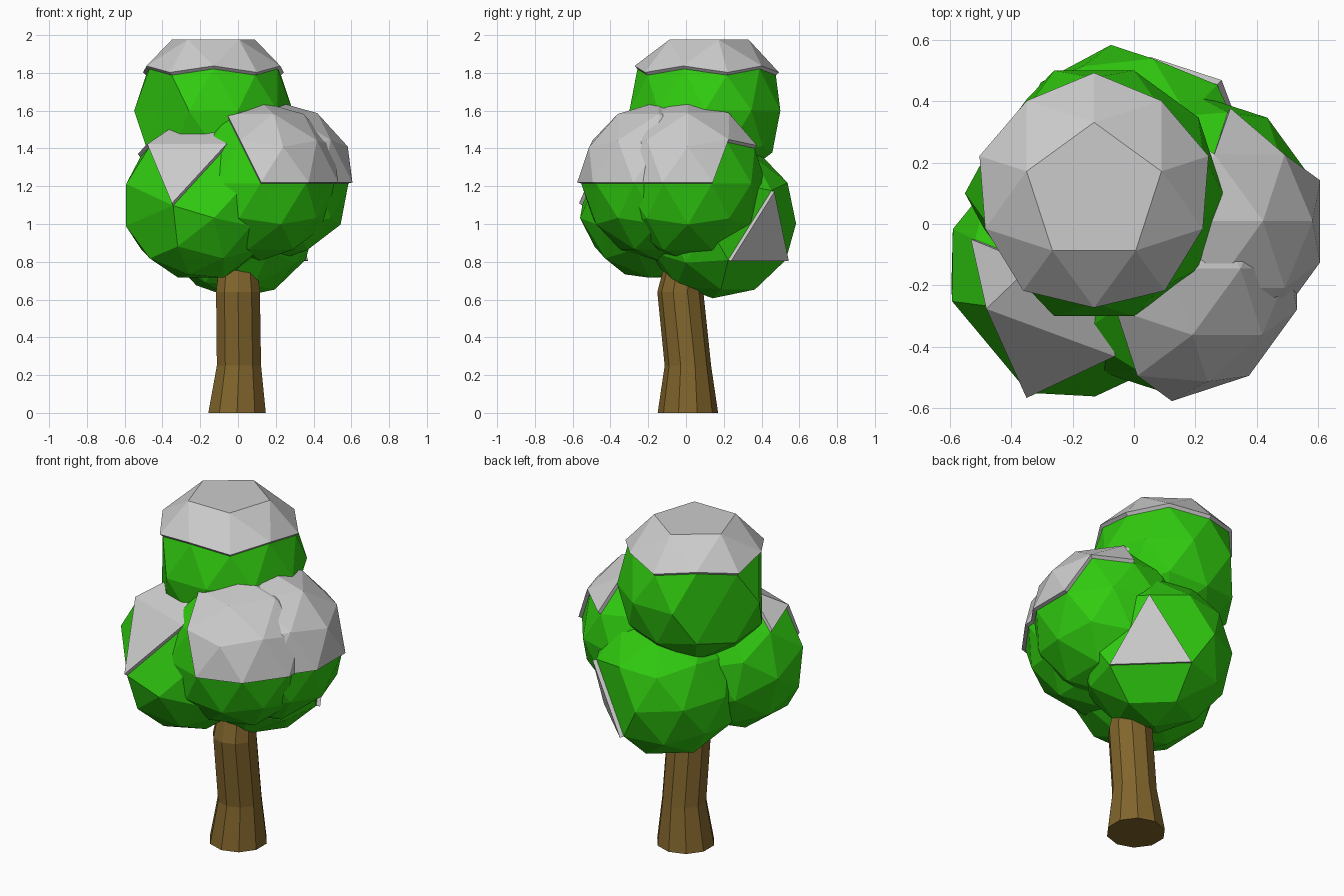
import bpy, bmesh, math
from mathutils import Vector, Matrix, Quaternion

if "Cube" in bpy.data.objects:
    bpy.data.objects.remove(bpy.data.objects["Cube"])


def material(name, color):
    m = bpy.data.materials.new(name)
    m.diffuse_color = (*color, 1)
    m.use_nodes = True
    m.node_tree.nodes["Principled BSDF"].inputs["Base Color"].default_value = m.diffuse_color
    return m


LEAF = material("leaf_green", (0.03, 0.6, 0.005))
BARK = material("bark_brown", (0.22, 0.13, 0.025))
FACE = Vector((-0.607, 0, 0.795))      # middle of one icosahedron face


def make_object(name, bm, mat=None):
    me = bpy.data.meshes.new(name)
    bm.to_mesh(me)
    bm.free()
    ob = bpy.data.objects.new(name, me)
    bpy.context.collection.objects.link(ob)
    if mat:
        me.materials.append(mat)
    return ob


def blob(name, centre, r, snow_planes, chops=(), aim=None, spin=0):
    """Faceted leaf ball plus a snow shell over faces inside all (direction, limit) planes.
    chops remove corners near a direction, leaving large flat facets.
    aim turns one icosahedron face that way."""
    rot = Quaternion((0, 0, 1), math.radians(spin))
    if aim:
        rot = (Vector(aim).to_track_quat('Z', 'Y') @ rot
               @ FACE.to_track_quat('Z', 'Y').inverted())

    def inside(p, d, k):
        return p.normalized().dot(Vector(d).normalized()) >= k

    ball = bmesh.new()
    bmesh.ops.create_icosphere(ball, subdivisions=2, radius=r)
    ball.transform(rot.to_matrix().to_4x4())
    bm = bmesh.new()
    for v in ball.verts:
        if not any(inside(v.co, d, k) for d, k in chops):
            bm.verts.new(v.co)
    ball.free()
    bmesh.ops.convex_hull(bm, input=bm.verts[:])
    bmesh.ops.recalc_face_normals(bm, faces=bm.faces[:])
    snow = bm.copy()
    drop = [f for f in snow.faces
            if not all(inside(f.calc_center_median(), d, k) for d, k in snow_planes)]
    bmesh.ops.delete(snow, geom=drop, context='FACES')
    for b in (bm, snow):
        b.transform(Matrix.Translation(centre))
    make_object(name, bm, LEAF)
    mod = make_object(name + "_snow", snow).modifiers.new("thickness", 'SOLIDIFY')
    mod.thickness = 0.022
    mod.offset = 1


# Foliage balls with snow
blob("top_foliage", (-0.13, 0.1, 1.6), 0.42, [((0, 0, 1), 0.55)],
     [((0, 0, 1), 0.98), ((-0.81, -0.59, 0), 0.97), ((-0.81, 0.59, 0), 0.97)], spin=18)
blob("right_foliage", (0.19, 0.01, 1.215), 0.415,
     [((0, 0, 1), 0), ((0.3, -0.7, 0.6), -0.05)])
blob("front_foliage", (0.12, -0.145, 1.215), 0.41,
     [((0, 0, 1), 0), ((0.85, 0, 0.5), 0)])
left_aim = (-0.28, -0.76, 0.58)
blob("left_foliage", (-0.2, -0.16, 1.11), 0.415,
     [((0.105, -0.022, 0.124), 0), ((-0.096, 0.03, 0.099), 0), ((0, -0.6, 0.8), 0.55)],
     [(left_aim, 0.9), ((-0.8, -0.6, -0.1), 0.93)], left_aim, 180)
back_aim = (0.67, 0.7, -0.28)
blob("back_foliage", (0.0, 0.17, 1.025), 0.42, [(back_aim, 0.98)],
     [(back_aim, 0.9)], back_aim)

# Trunk: bent ten-sided rings (x, y, z, radius)
RINGS = [(-0.005, 0.01, 0, 0.16), (0.005, 0.01, 0.25, 0.123),
         (0.0, -0.03, 0.64, 0.122), (0.0, -0.01, 0.78, 0.105), (0.0, 0.02, 1.0, 0.09)]
N = 10
bm = bmesh.new()
loops = [[bm.verts.new((x + r * math.sin(2 * math.pi * i / N),
                        y - r * math.cos(2 * math.pi * i / N), z)) for i in range(N)]
         for x, y, z, r in RINGS]
for a, b in zip(loops, loops[1:]):
    for i in range(N):
        j = (i + 1) % N
        bm.faces.new((a[i], a[j], b[j], b[i]))
bm.faces.new(loops[0][::-1])
bm.faces.new(loops[-1])
make_object("trunk", bm, BARK)
